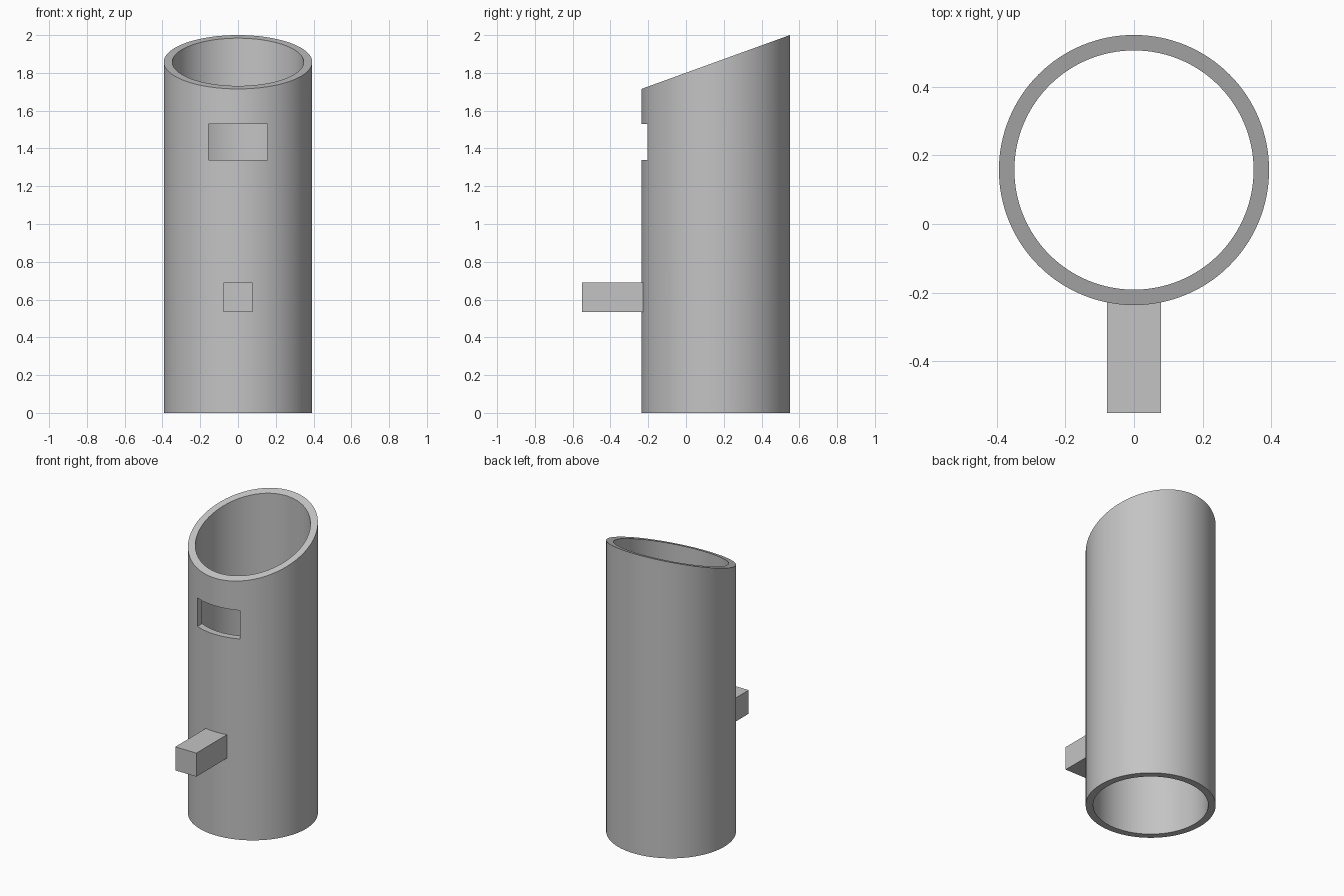
import bpy
import bmesh
import math

cube = bpy.data.objects.get("Cube")
if cube:
    bpy.data.objects.remove(cube, do_unlink=True)

CENTRE_Y, OUTER, INNER = 0.157, 0.393, 0.348
SEGMENTS = 128
LOW, HIGH = 1.715, 2.0

grey = bpy.data.materials.new("plain grey")
grey.use_nodes = True
colour = (0.55, 0.55, 0.55, 1)
grey.diffuse_color = colour
grey.node_tree.nodes["Principled BSDF"].inputs["Base Color"].default_value = colour


def add_object(name, bm):
    bmesh.ops.recalc_face_normals(bm, faces=bm.faces)
    mesh = bpy.data.meshes.new(name)
    bm.to_mesh(mesh)
    bm.free()
    mesh.materials.append(grey)
    obj = bpy.data.objects.new(name, mesh)
    bpy.context.collection.objects.link(obj)
    return obj


def box(name, low, high):
    bm = bmesh.new()
    bmesh.ops.create_cube(bm, size=1)
    for v in bm.verts:
        v.co = [(a + b) / 2 + c * (b - a) for a, b, c in zip(low, high, v.co)]
    return add_object(name, bm)


def slanted_top(y):
    return (LOW + HIGH) / 2 + (y - CENTRE_Y) * (HIGH - LOW) / (2 * OUTER)


# Open tube with a slanted rim: four rings joined into a closed wall
bm = bmesh.new()
rings = []
for radius, at_top in ((OUTER, False), (OUTER, True), (INNER, True), (INNER, False)):
    ring = []
    for i in range(SEGMENTS):
        angle = math.tau * i / SEGMENTS
        y = CENTRE_Y + radius * math.sin(angle)
        z = slanted_top(y) if at_top else 0
        ring.append(bm.verts.new((radius * math.cos(angle), y, z)))
    rings.append(ring)
for a, b in zip(rings, rings[1:] + rings[:1]):
    for i in range(SEGMENTS):
        j = (i + 1) % SEGMENTS
        bm.faces.new((a[i], a[j], b[j], b[i]))
tube = add_object("tube", bm)

# Rectangular window cut through the front wall
cutter = box("window_cutter", (-0.157, -0.4, 1.34), (0.157, 0.1, 1.53))
cutter.hide_render = True
cut = tube.modifiers.new("window", 'BOOLEAN')
cut.operation = 'DIFFERENCE'
cut.solver = 'EXACT'
cut.object = cutter
bpy.ops.object.select_all(action='DESELECT')
bpy.context.view_layer.objects.active = tube
tube.select_set(True)
bpy.ops.object.modifier_apply(modifier=cut.name)
bpy.data.objects.remove(cutter, do_unlink=True)
bpy.ops.object.shade_smooth_by_angle(angle=math.radians(30))

# Square peg on the front
box("front_peg", (-0.078, -0.55, 0.533), (0.078, -0.215, 0.69))
